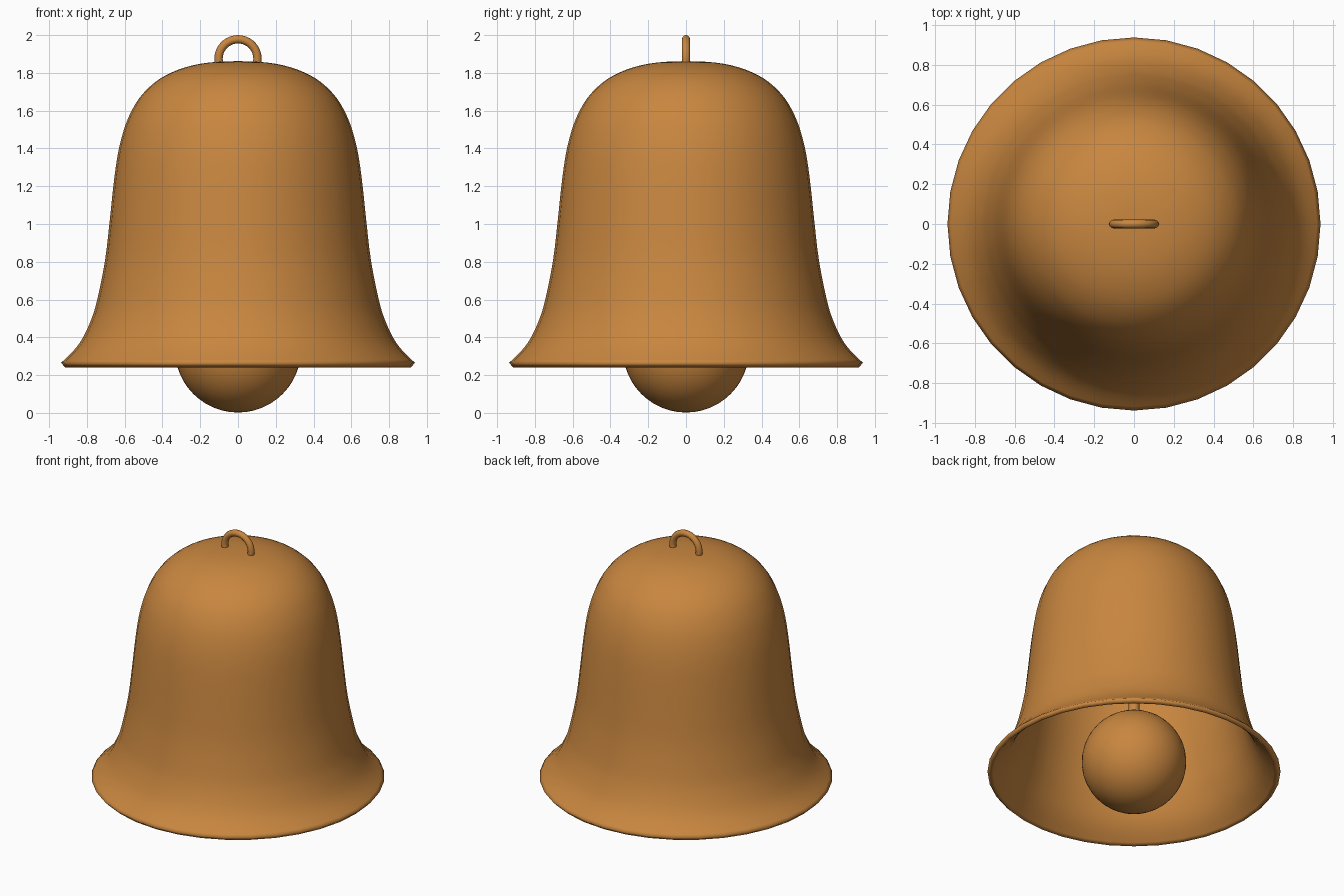
import bpy, bmesh, math

if "Cube" in bpy.data.objects:
    bpy.data.objects.remove(bpy.data.objects["Cube"])

mat = bpy.data.materials.new("bronze")
mat.diffuse_color = (0.58, 0.24, 0.05, 1)
mat.use_nodes = True
mat.node_tree.nodes["Principled BSDF"].inputs["Base Color"].default_value = mat.diffuse_color


def finish(obj, name):
    obj.name = name
    obj.data.materials.append(mat)
    bpy.ops.object.select_all(action='DESELECT')
    obj.select_set(True)
    bpy.context.view_layer.objects.active = obj
    bpy.ops.object.shade_smooth_by_angle(angle=math.radians(40))


def catmull(pts, n):
    # smooth curve through the profile points
    p = [pts[0]] + pts + [pts[-1]]
    out = []
    for a, b, c, d in zip(p, p[1:], p[2:], p[3:]):
        for i in range(n):
            t = i / n
            out.append(tuple(0.5 * (2 * q + (r - o) * t + (2 * o - 5 * q + 4 * r - s) * t * t
                             + (3 * q - o - 3 * r + s) * t ** 3) for o, q, r, s in zip(a, b, c, d)))
    return out + [pts[-1]]


# Bell body: (radius, height) profile revolved, then given wall thickness
profile = [(0, 1.862), (0.12, 1.858), (0.24, 1.84), (0.35, 1.803), (0.44, 1.75),
           (0.52, 1.67), (0.575, 1.575), (0.61, 1.48), (0.638, 1.36), (0.66, 1.2),
           (0.681, 1.0), (0.705, 0.8), (0.745, 0.6), (0.775, 0.5), (0.82, 0.4),
           (0.87, 0.33), (0.937, 0.265)]
SEG = 36
bm = bmesh.new()
rings = []
for r, z in catmull(profile, 3)[1:]:
    rings.append([bm.verts.new((r * math.cos(2 * math.pi * i / SEG),
                                r * math.sin(2 * math.pi * i / SEG), z)) for i in range(SEG)])
top = bm.verts.new((0, 0, 1.862))
for i in range(SEG):
    j = (i + 1) % SEG
    bm.faces.new((top, rings[0][i], rings[0][j]))
    for a, b in zip(rings, rings[1:]):
        bm.faces.new((a[i], b[i], b[j], a[j]))
mesh = bpy.data.meshes.new("bell_body")
bm.to_mesh(mesh)
bm.free()
body = bpy.data.objects.new("bell_body", mesh)
bpy.context.collection.objects.link(body)
finish(body, "bell_body")
wall = body.modifiers.new("wall", 'SOLIDIFY')
wall.thickness = 0.033
wall.offset = -1
bpy.ops.object.modifier_move_to_index(modifier="wall", index=0)

# Clapper ball and rod
bpy.ops.mesh.primitive_uv_sphere_add(segments=48, ring_count=24, radius=0.334, location=(0, 0, 0.336))
finish(bpy.context.object, "clapper_ball")
bpy.ops.mesh.primitive_cylinder_add(vertices=16, radius=0.035, depth=1.24, location=(0, 0, 1.22))
finish(bpy.context.object, "clapper_rod")

# Hanging loop on top
bpy.ops.mesh.primitive_torus_add(major_radius=0.103, minor_radius=0.022, major_segments=36,
                                 minor_segments=12, location=(0, 0, 1.875),
                                 rotation=(math.pi / 2, 0, 0))
finish(bpy.context.object, "hanging_loop")
